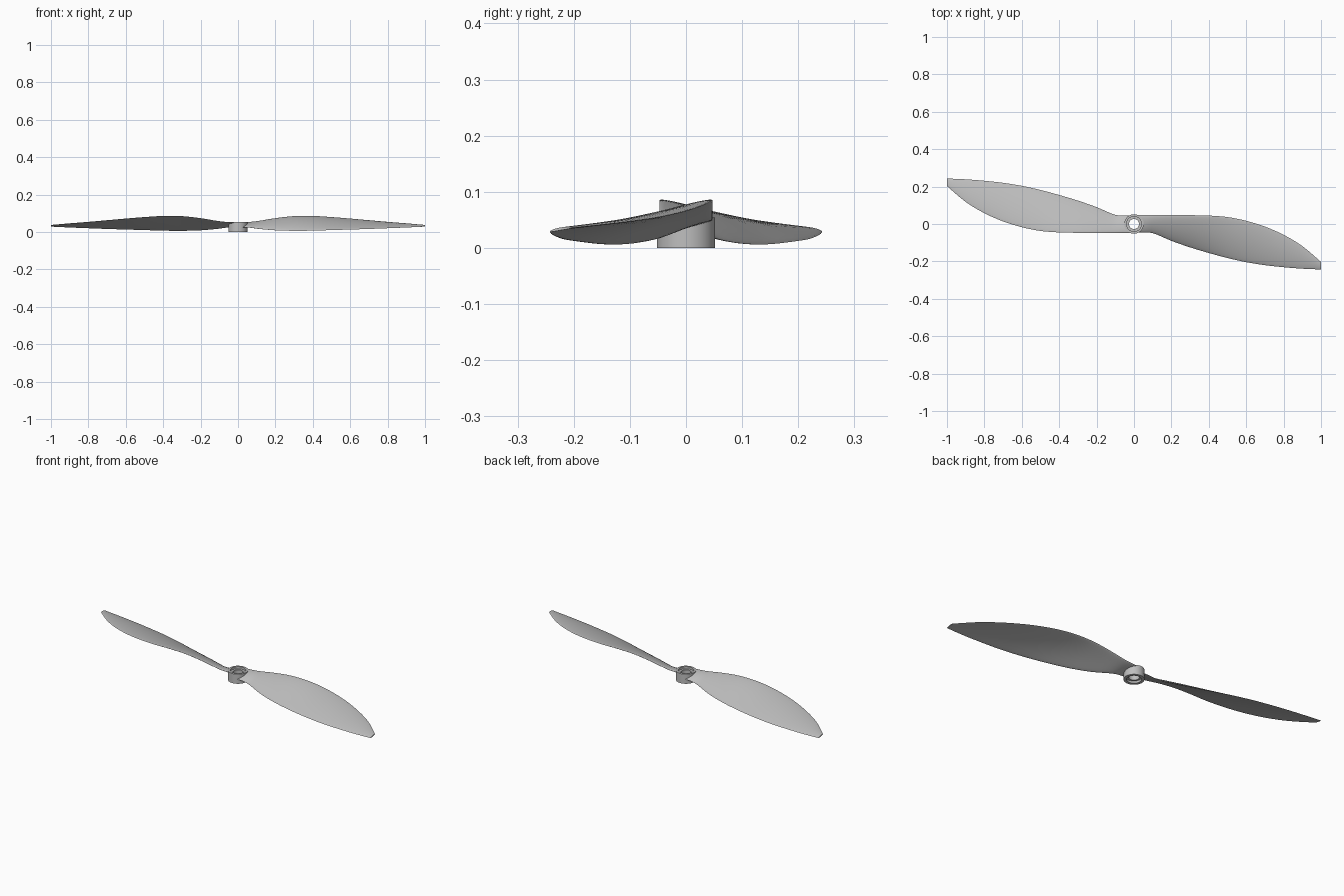
import bpy, bmesh, math

if "Cube" in bpy.data.objects:
    bpy.data.objects.remove(bpy.data.objects["Cube"])

grey = bpy.data.materials.new("light_grey")
grey.diffuse_color = (0.52, 0.52, 0.52, 1)
grey.use_nodes = True
grey.node_tree.nodes["Principled BSDF"].inputs["Base Color"].default_value = grey.diffuse_color

# Blade stations: x, leading y, leading z, trailing y, trailing z, thickness
STATIONS = [
    (0.00, 0.047, 0.050, -0.045, 0.026, 0.012),
    (0.06, 0.047, 0.052, -0.045, 0.024, 0.012),
    (0.11, 0.047, 0.058, -0.052, 0.017, 0.012),
    (0.20, 0.047, 0.073, -0.090, 0.009, 0.012),
    (0.30, 0.047, 0.084, -0.125, 0.006, 0.012),
    (0.40, 0.045, 0.085, -0.155, 0.007, 0.011),
    (0.50, 0.037, 0.079, -0.182, 0.010, 0.010),
    (0.60, 0.017, 0.071, -0.204, 0.013, 0.009),
    (0.70, -0.014, 0.062, -0.220, 0.016, 0.008),
    (0.80, -0.058, 0.053, -0.231, 0.020, 0.007),
    (0.90, -0.118, 0.045, -0.239, 0.024, 0.006),
    (1.00, -0.203, 0.036, -0.243, 0.029, 0.005),
]
STEPS, CHORD = 4, 14


def smooth_stations():
    """Catmull-Rom interpolation between the blade stations."""
    out, n = [], len(STATIONS)
    for i in range(n - 1):
        a, b, c, d = (STATIONS[min(max(i + k, 0), n - 1)] for k in (-1, 0, 1, 2))
        for s in range(STEPS):
            t = s / STEPS
            out.append([0.5 * (2 * q + (r - p) * t + (2 * p - 5 * q + 4 * r - w) * t * t
                               + (3 * q - p - 3 * r + w) * t ** 3)
                        for p, q, r, w in zip(a, b, c, d)])
    return out + [list(STATIONS[-1])]


def section(x, ly, lz, ty, tz, thick):
    """Thin cambered aerofoil loop running over the top and back underneath."""
    pts = []
    chord = math.hypot(ly - ty, lz - tz)
    ny, nz = -(lz - tz) / chord, (ly - ty) / chord
    for side in (1, -1):
        for k in range(CHORD):
            u = (1 - math.cos(math.pi * k / CHORD)) / 2
            u = u if side == 1 else 1 - u
            bulge = math.sqrt(max(u * (1 - u), 0)) * 2
            off = side * thick / 2 * bulge + 0.035 * chord * 4 * u * (1 - u)
            pts.append((x, ly + (ty - ly) * u + ny * off, lz + (tz - lz) * u + nz * off))
    return pts


def finish(name, bm, angle):
    bmesh.ops.recalc_face_normals(bm, faces=bm.faces)
    me = bpy.data.meshes.new(name)
    bm.to_mesh(me)
    bm.free()
    me.materials.append(grey)
    ob = bpy.data.objects.new(name, me)
    bpy.context.collection.objects.link(ob)
    bpy.ops.object.select_all(action='DESELECT')
    ob.select_set(True)
    bpy.context.view_layer.objects.active = ob
    bpy.ops.object.shade_smooth_by_angle(angle=math.radians(angle))
    return ob


def lathe(name, profile, segments=48):
    """Closed (radius, z) profile revolved round the shaft axis."""
    bm = bmesh.new()
    rings = [[bm.verts.new((r * math.cos(2 * math.pi * i / segments),
                            r * math.sin(2 * math.pi * i / segments), z))
              for i in range(segments)] for r, z in profile]
    for a, b in zip(rings, rings[1:] + rings[:1]):
        for i in range(segments):
            j = (i + 1) % segments
            bm.faces.new((a[i], a[j], b[j], b[i]))
    return finish(name, bm, 30)


# Hub with a shaft hole and a shallow recess at each end
lathe("hub", [(0.052, 0), (0.052, 0.054), (0.040, 0.054), (0.040, 0.042),
              (0.027, 0.042), (0.027, 0.012), (0.037, 0.012), (0.037, 0)])

# Helper that clears the blade roots from the shaft hole
bm = bmesh.new()
bmesh.ops.create_cone(bm, cap_ends=True, segments=48, radius1=0.044, radius2=0.044, depth=0.4)
cutter = finish("bore_cutter", bm, 30)
cutter.hide_render = True
cutter.hide_viewport = True

# Two blades, half a turn apart
for name, turn in (("right_blade", 1), ("left_blade", -1)):
    bm = bmesh.new()
    loops = [[bm.verts.new((turn * x, turn * y, z)) for x, y, z in section(*s)]
             for s in smooth_stations()]
    n = len(loops[0])
    for a, b in zip(loops, loops[1:]):
        for i in range(n):
            j = (i + 1) % n
            bm.faces.new((a[i], a[j], b[j], b[i]))
    bm.faces.new(loops[0])
    bm.faces.new(loops[-1])
    blade = finish(name, bm, 40)
    cut = blade.modifiers.new("bore", 'BOOLEAN')
    cut.operation, cut.object, cut.solver = 'DIFFERENCE', cutter, 'EXACT'
